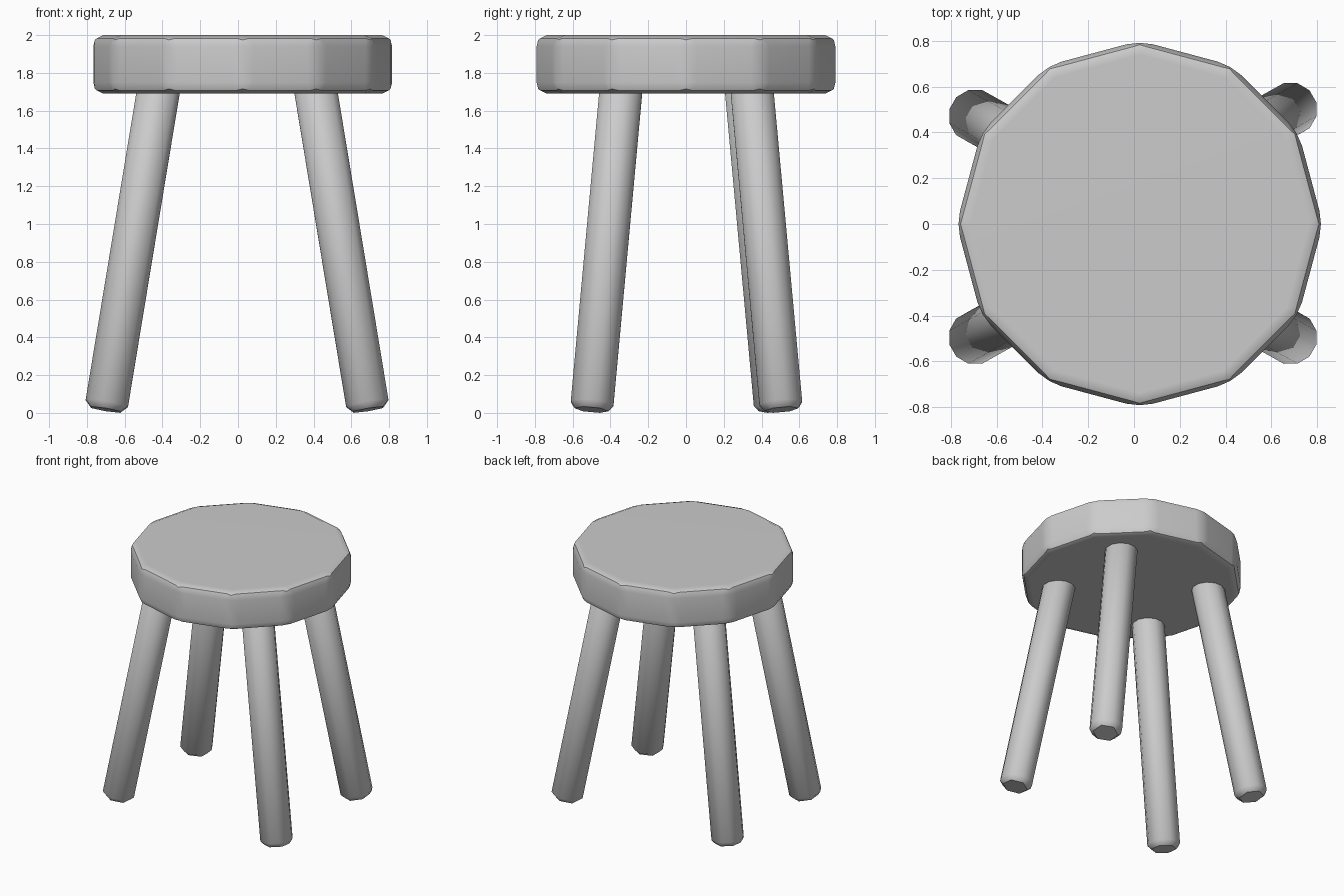
import bpy, bmesh, math
from mathutils import Matrix, Vector

if "Cube" in bpy.data.objects:
    bpy.data.objects.remove(bpy.data.objects["Cube"])


def bevelled_prism(name, sides, radius, depth, width, segments, matrix):
    """Prism with every edge bevelled, centred on its own origin, then placed."""
    bm = bmesh.new()
    bmesh.ops.create_cone(bm, cap_ends=True, segments=sides, radius1=radius,
                          radius2=radius, depth=depth)
    bmesh.ops.bevel(bm, geom=bm.edges[:], offset=width, offset_type='OFFSET',
                    segments=segments, profile=0.5, affect='EDGES')
    bmesh.ops.transform(bm, matrix=matrix, verts=bm.verts[:])
    bmesh.ops.recalc_face_normals(bm, faces=bm.faces[:])
    mesh = bpy.data.meshes.new(name)
    bm.to_mesh(mesh)
    bm.free()
    mesh.shade_smooth()
    mesh.set_sharp_from_angle(angle=math.radians(40))
    obj = bpy.data.objects.new(name, mesh)
    bpy.context.collection.objects.link(obj)
    return obj


# Twelve-sided seat with softened edges
seat = bevelled_prism("seat", 12, 0.80, 0.31, 0.06, 2,
                      Matrix.Translation((0.025, 0, 1.845)))
normals = seat.modifiers.new("weighted_normals", 'WEIGHTED_NORMAL')
normals.keep_sharp = True

# Splayed legs: six-sided prisms whose chamfers round them to twelve sides
feet = {
    "front_left_leg": (-0.70, -0.50),
    "front_right_leg": (0.69, -0.50),
    "back_left_leg": (-0.70, 0.475),
    "back_right_leg": (0.69, 0.505),
}
for name, (x, y) in feet.items():
    lean = Vector((-math.copysign(0.165, x), -math.copysign(0.092, y), 1))
    foot = Vector((x, y, 0.017))
    length = 1.78 * lean.length
    tilt = Vector((0, 0, 1)).rotation_difference(lean).to_matrix().to_4x4()
    middle = foot + lean.normalized() * length / 2
    bevelled_prism(name, 6, 0.131, length, 0.035, 1,
                   Matrix.Translation(middle) @ tilt)
